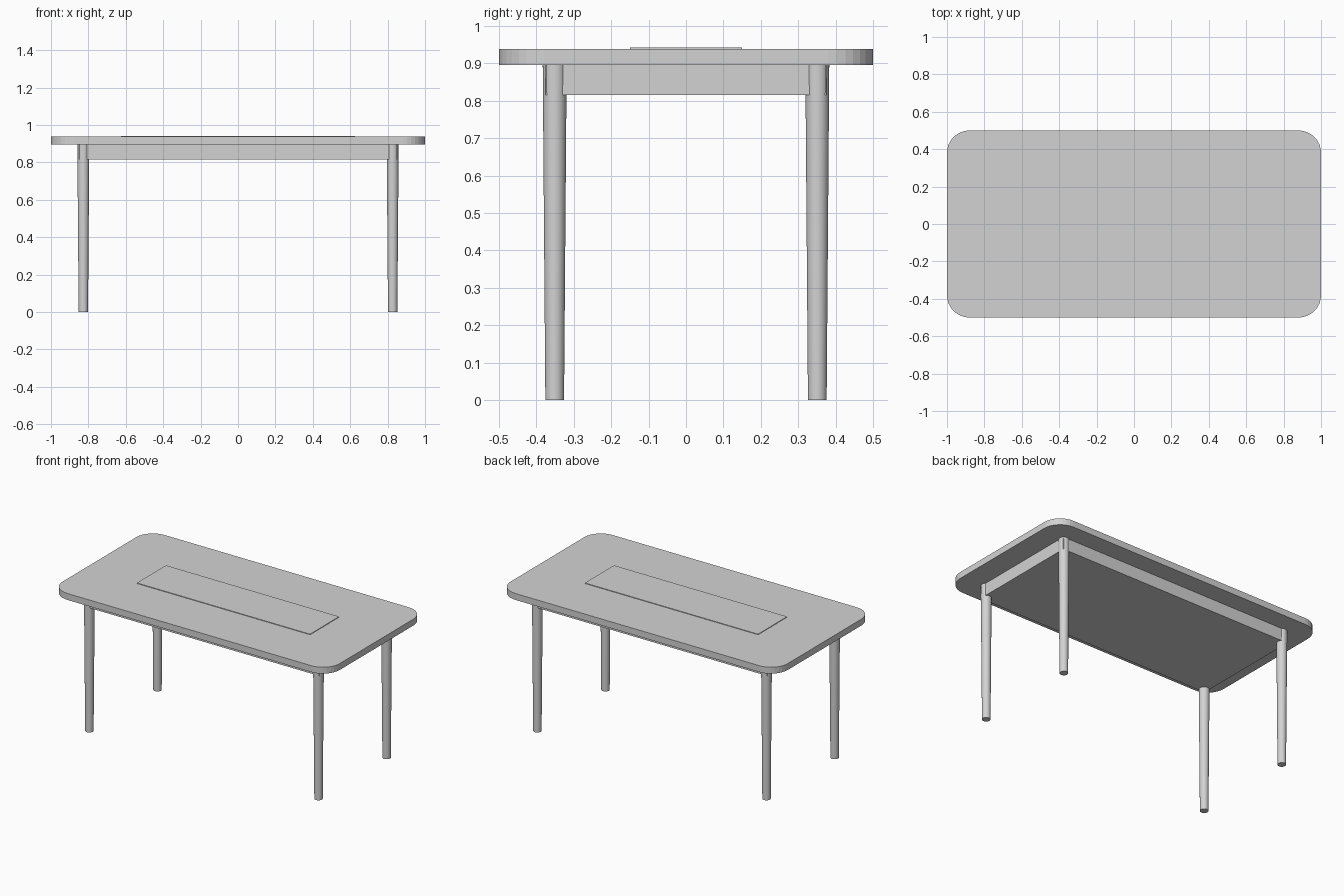
import bpy, bmesh, math

cube = bpy.data.objects.get("Cube")
if cube:
    bpy.data.objects.remove(cube, do_unlink=True)

TOP_UNDER, TOP_UPPER = 0.896, 0.938

# Single grey finish
grey = bpy.data.materials.new("light_grey")
grey.use_nodes = True
colour = (0.65, 0.65, 0.65, 1)
grey.diffuse_color = colour
grey.node_tree.nodes["Principled BSDF"].inputs["Base Color"].default_value = colour


def add_object(name, bm):
    bmesh.ops.recalc_face_normals(bm, faces=bm.faces)
    mesh = bpy.data.meshes.new(name)
    bm.to_mesh(mesh)
    bm.free()
    mesh.materials.append(grey)
    obj = bpy.data.objects.new(name, mesh)
    bpy.context.collection.objects.link(obj)
    return obj


def slab(name, half_x, half_y, low, high, radius=0, steps=8):
    """Upright prism over a rectangle with optional rounded corners."""
    bm = bmesh.new()
    outline = []
    for corner, (sx, sy) in enumerate([(1, 1), (-1, 1), (-1, -1), (1, -1)]):
        for i in range(steps + 1 if radius else 1):
            a = math.pi / 2 * (corner + i / steps)
            outline.append(bm.verts.new((sx * (half_x - radius) + radius * math.cos(a),
                                         sy * (half_y - radius) + radius * math.sin(a), low)))
    base = bm.faces.new(outline)
    raised = bmesh.ops.extrude_face_region(bm, geom=[base], use_keep_orig=True)
    verts = [v for v in raised["geom"] if isinstance(v, bmesh.types.BMVert)]
    bmesh.ops.translate(bm, verts=verts, vec=(0, 0, high - low))
    return add_object(name, bm)


# Tabletop, thin centre panel and the block under the top
slab("tabletop", 1, 0.5, TOP_UNDER, TOP_UPPER, radius=0.12)
slab("centre_panel", 0.625, 0.15, TOP_UPPER, TOP_UPPER + 0.004)
slab("apron", 0.85, 0.375, 0.815, TOP_UNDER)

# Four tapered round legs
for side, sx in (("left", 1), ("right", -1)):
    for end, sy in (("front", -1), ("back", 1)):
        bm = bmesh.new()
        bmesh.ops.create_cone(bm, cap_ends=True, segments=32, radius1=0.025,
                              radius2=0.032, depth=TOP_UNDER)
        bmesh.ops.translate(bm, verts=bm.verts,
                            vec=(sx * 0.827, sy * 0.351, TOP_UNDER / 2))
        leg = add_object(f"{end}_{side}_leg", bm)
        bpy.ops.object.select_all(action="DESELECT")
        leg.select_set(True)
        bpy.context.view_layer.objects.active = leg
        bpy.ops.object.shade_smooth_by_angle(angle=math.radians(40))
